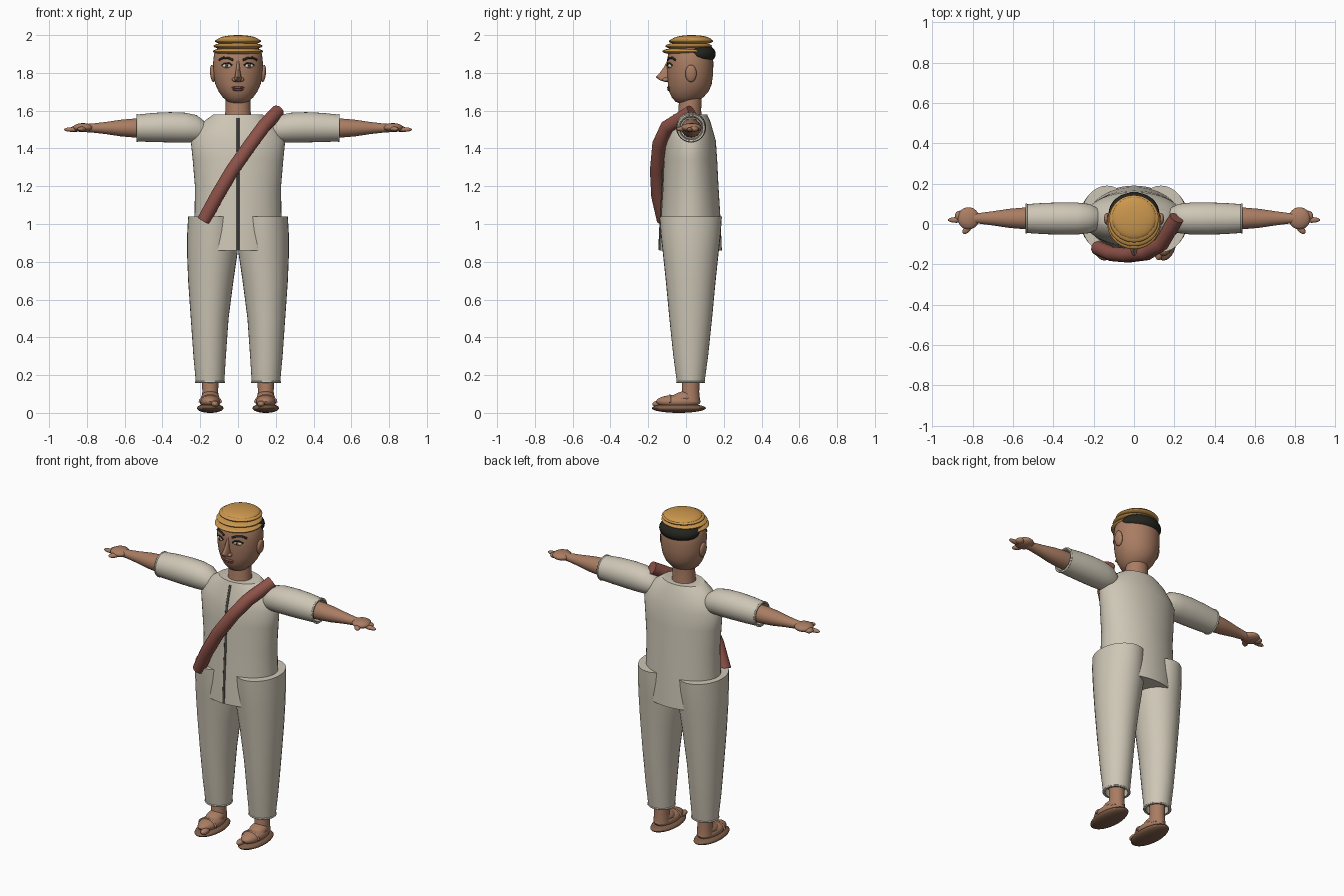
import bpy, bmesh
from math import cos, sin, pi, radians, sqrt
from mathutils import Matrix, Euler

cube = bpy.data.objects.get("Cube")
if cube:
    bpy.data.objects.remove(cube, do_unlink=True)


def material(name, *rgb):
    m = bpy.data.materials.new(name)
    m.use_nodes = True
    m.diffuse_color = (*rgb, 1)
    bsdf = next(n for n in m.node_tree.nodes if n.type == 'BSDF_PRINCIPLED')
    bsdf.inputs["Base Color"].default_value = (*rgb, 1)
    return m


skin = material("warm brown skin", .40, .205, .125)
cloth = material("cream cloth", .62, .57, .47)
gold = material("golden cap", .60, .31, .075)
black = material("black hair", .018, .018, .014)
red = material("russet sash", .27, .085, .065)
leather = material("brown leather", .21, .11, .065)
seam = material("dark seam", .08, .07, .055)
white = material("eye white", .75, .72, .66)
lip = material("dull red lips", .24, .085, .07)


def smooth(ob, angle=40):
    bpy.ops.object.select_all(action='DESELECT')
    ob.select_set(True)
    bpy.context.view_layer.objects.active = ob
    bpy.ops.object.shade_smooth_by_angle(angle=radians(angle))


def finish(name, bm, mat):
    bmesh.ops.recalc_face_normals(bm, faces=bm.faces)
    me = bpy.data.meshes.new(name)
    bm.to_mesh(me)
    bm.free()
    me.materials.append(mat)
    ob = bpy.data.objects.new(name, me)
    bpy.context.collection.objects.link(ob)
    smooth(ob)
    return ob


def loft(name, rings, mat, along_x=0, n=32):
    """Skin elliptical rings (position, centre a, centre b, radius a, radius b).
    along_x = 0 stacks them up z; +1 or -1 stacks them out along x."""
    bm = bmesh.new()
    loops = []
    for t, ca, cb, ra, rb in rings:
        loop = []
        for i in range(n):
            a = ca + ra * cos(2 * pi * i / n)
            b = cb + rb * sin(2 * pi * i / n)
            loop.append(bm.verts.new((along_x * t, a, b) if along_x else (a, b, t)))
        loops.append(loop)
    for lo, hi in zip(loops, loops[1:]):
        for i in range(n):
            j = (i + 1) % n
            bm.faces.new((lo[i], lo[j], hi[j], hi[i]))
    bm.faces.new(loops[0])
    bm.faces.new(loops[-1])
    return finish(name, bm, mat)


def ball(name, loc, size, mat, rot=(0, 0, 0), seg=24):
    bm = bmesh.new()
    m = Matrix.LocRotScale(loc, Euler(rot), size)
    bmesh.ops.create_uvsphere(bm, u_segments=seg, v_segments=seg // 2, radius=1, matrix=m)
    return finish(name, bm, mat)


def tube(name, points, radius, mat):
    cu = bpy.data.curves.new(name, 'CURVE')
    cu.dimensions = '3D'
    cu.bevel_depth = radius
    cu.bevel_resolution = 4
    cu.use_fill_caps = True
    sp = cu.splines.new('POLY')
    sp.points.add(len(points) - 1)
    for p, co in zip(sp.points, points):
        p.co = (*co, 1)
    cu.materials.append(mat)
    ob = bpy.data.objects.new(name, cu)
    bpy.context.collection.objects.link(ob)
    bpy.ops.object.select_all(action='DESELECT')
    ob.select_set(True)
    bpy.context.view_layer.objects.active = ob
    bpy.ops.object.convert(target='MESH')
    smooth(bpy.context.object, 50)


def front_y(rings, x, z):
    """Depth of the front surface of a z loft at (x, z)."""
    for lo, hi in zip(rings, rings[1:]):
        if lo[0] <= z <= hi[0]:
            f = (z - lo[0]) / (hi[0] - lo[0])
            _, cx, cy, rx, ry = [a + (b - a) * f for a, b in zip(lo, hi)]
            return cy - ry * sqrt(max(0, 1 - ((x - cx) / rx) ** 2))
    return 0


# Tunic with front seam
tunic = [(.86, 0, .025, .235, .165), (1.04, 0, .025, .23, .157),
         (1.2, 0, .025, .228, .147), (1.34, 0, .024, .24, .141),
         (1.44, 0, .024, .25, .134), (1.49, 0, .024, .225, .12),
         (1.54, 0, .024, .185, .106), (1.58, 0, .022, .13, .09)]
loft("tunic", tunic, cloth, n=48)
tube("tunic_seam", [(0, front_y(tunic, 0, z), z)
                    for z in (.862, 1.04, 1.2, 1.34, 1.44, 1.49, 1.56)], .007, seam)

# Sash across the chest
tube("sash", [(.21, .03, 1.595), (.135, -.1, 1.515), (.065, -.143, 1.42),
              (-.03, -.155, 1.285), (-.11, -.148, 1.15), (-.18, -.118, 1.02)], .037, red)

# Neck and head
loft("neck", [(1.54, 0, .02, .075, .07), (1.6, 0, .02, .066, .06),
              (1.7, 0, .025, .064, .06)], skin)
head = [(1.638, 0, -.005, .03, .03), (1.648, 0, .0, .055, .056),
        (1.67, 0, .008, .08, .083), (1.7, 0, .015, .102, .104),
        (1.74, 0, .02, .12, .116), (1.79, 0, .022, .13, .121),
        (1.85, 0, .022, .132, .123), (1.9, 0, .023, .127, .118),
        (1.95, 0, .025, .1, .095)]
loft("head", head, skin, n=40)

# Nose and mouth
loft("nose", [(1.752, 0, -.095, .014, .015), (1.762, 0, -.108, .021, .034),
              (1.778, 0, -.112, .018, .047), (1.80, 0, -.103, .013, .036),
              (1.835, 0, -.095, .009, .019), (1.865, 0, -.09, .007, .01)], skin, n=16)
for z, w in ((1.722, .034), (1.711, .029)):
    ball("upper_lip" if z > 1.715 else "lower_lip",
         (0, front_y(head, 0, z) + .002, z), (w, .011, .007), lip)

# Hair and banded cap
ball("hair", (0, .055, 1.9), (.125, .102, .062), black, seg=32)
for i, (z, y, rx, ry) in enumerate([(1.914, .005, .133, .13), (1.942, .014, .13, .124),
                                    (1.968, .026, .122, .117)]):
    ball(f"cap_band_{i + 1}", (0, y, z), (rx, ry, .021), gold, seg=40)
ball("cap_crown", (0, .03, 1.974), (.109, .105, .026), gold, seg=40)

for side, s in (("left", 1), ("right", -1)):
    # Eye, brow, nostril and ear
    ex, ez = .058, 1.838
    ey = front_y(head, ex, ez)
    ball(f"{side}_eye", (s * ex, ey + .004, ez), (.026, .012, .0125), white, (0, 0, s * .27))
    ball(f"{side}_iris", (s * ex, ey - .004, ez), (.011, .006, .0115), leather)
    ball(f"{side}_pupil", (s * ex, ey - .008, ez), (.005, .003, .006), black)
    tube(f"{side}_upper_lid", [(s * x, front_y(head, x, z) - .003, z) for x, z in
                               ((.032, 1.84), (.045, 1.851), (.068, 1.852), (.086, 1.84))],
         .004, black)
    tube(f"{side}_brow", [(s * x, front_y(head, x, z), z) for x, z in
                          ((.026, 1.868), (.05, 1.878), (.078, 1.88), (.1, 1.868))],
         .006, black)
    ball(f"{side}_nostril", (s * .019, -.108, 1.764), (.013, .017, .011), skin)
    ball(f"{side}_ear", (s * .134, .026, 1.797), (.014, .03, .046), skin, (0, s * .1, 0))

    # Sleeve with open cuff
    loft(f"{side}_sleeve", [(t, .027, z, r, r) for t, z, r in
                            ((.16, 1.49, .04), (.185, 1.495, .055), (.22, 1.505, .072),
                             (.28, 1.51, .079), (.36, 1.512, .08), (.45, 1.511, .077),
                             (.535, 1.508, .071), (.535, 1.508, .061), (.5, 1.508, .057))],
         cloth, s)
    tube(f"{side}_cuff", [(s * .533, .027 + .07 * cos(a * pi / 16), 1.508 + .07 * sin(a * pi / 16))
                          for a in range(33)], .005, cloth)

    # Forearm, hand, finger and thumb
    loft(f"{side}_forearm", [(t, .028, 1.508, ry, rz) for t, ry, rz in
                             ((.48, .052, .052), (.55, .053, .05), (.62, .047, .044),
                              (.7, .035, .032), (.77, .026, .024), (.82, .028, .021))], skin, s)
    ball(f"{side}_palm", (s * .82, .028, 1.51), (.054, .055, .024), skin)
    ball(f"{side}_finger", (s * .88, .02, 1.5), (.042, .014, .012), skin)
    ball(f"{side}_short_fingers", (s * .862, .04, 1.503), (.026, .026, .016), skin)
    ball(f"{side}_thumb", (s * .825, -.022, 1.503), (.033, .017, .013), skin, (0, 0, -s * .9))

    # Trouser leg with open hem
    loft(f"{side}_trouser_leg", [(z, s * x, .025, rx, ry) for z, x, rx, ry in
                                 ((1.04, .134, .13, .165), (.95, .135, .134, .159),
                                  (.85, .136, .134, .148), (.7, .144, .12, .132),
                                  (.5, .15, .1, .113), (.3, .15, .086, .092),
                                  (.16, .148, .075, .073), (.16, .148, .064, .062),
                                  (.2, .148, .06, .058))], cloth)
    tube(f"{side}_hem", [(s * .148 + .075 * cos(a * pi / 16), .025 + .072 * sin(a * pi / 16), .163)
                         for a in range(33)], .005, cloth)

    # Ankle, foot and sandal
    fx = s * .147
    loft(f"{side}_ankle", [(.06, fx, .02, .046, .055), (.11, fx, .025, .042, .045),
                           (.21, fx, .026, .044, .046)], skin)
    ball(f"{side}_foot", (fx, -.04, .06), (.056, .118, .037), skin)
    ball(f"{side}_instep", (fx, -.015, .078), (.049, .075, .036), skin, (.25, 0, 0))
    ball(f"{side}_big_toe", (s * .122, -.145, .047), (.02, .034, .017), skin)
    ball(f"{side}_sandal_sole", (fx, -.038, .025), (.07, .143, .025), leather, seg=32)
    tube(f"{side}_sandal_strap", [(fx + .056 * cos(a * pi / 10), -.085, .055 + .037 * sin(a * pi / 10))
                                  for a in range(11)], .006, skin)
